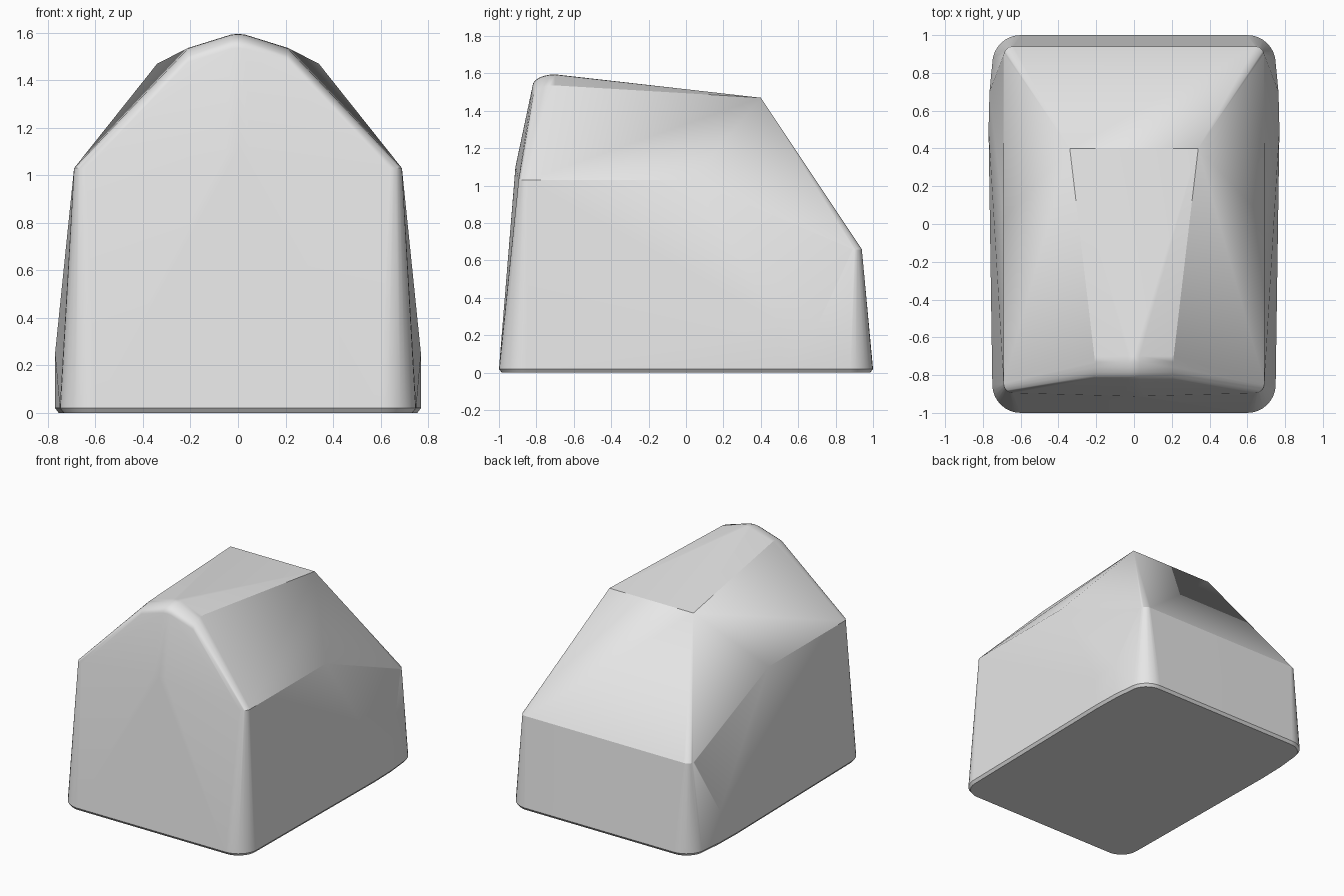
import bpy, bmesh, math

cube = bpy.data.objects.get("Cube")
if cube:
    bpy.data.objects.remove(cube, do_unlink=True)

# Plain grey material
grey = bpy.data.materials.new("light_grey")
grey.use_nodes = True
colour = (0.8, 0.8, 0.8, 1.0)
grey.diffuse_color = colour
grey.node_tree.nodes["Principled BSDF"].inputs["Base Color"].default_value = colour


def corner(x, y, r, z, side, steps=8):
    """Quarter-round corner; side is -1 at the front and 1 at the back."""
    angles = [math.pi / 2 * i / steps for i in range(steps + 1)]
    return [(x + r * math.cos(a), y + side * r * math.sin(a), z) for a in angles]


points = []

# Rounded footprint with a small bottom bevel
for side in (-1, 1):
    points += corner(0.6, 0.85 * side, 0.135, 0.0, side)
    points += corner(0.6, 0.85 * side, 0.15, 0.02, side)

# Slight bulge low on the flanks
for x, y in ((0.764, 0.25), (0.77, 0.5), (0.765, 0.7)):
    points += [(x - 0.015, y, 0.0), (x, y, 0.02), (x, y, 0.25)]

# Rounded shoulders: high at the front, low at the back
points += corner(0.64, -0.845, 0.05, 1.03, -1)
points += corner(0.64, 0.89, 0.05, 0.66, 1)

# Flank crease and rear roof corner
points += [(0.69, 0.03, 1.03), (0.34, 0.4, 1.47)]

# Front panel crown
points += [(0.0, -0.912, 1.1), (0.05, -0.911, 1.1)]

# Rounded brow running into the roof ridge
for i in range(7):
    a = math.pi / 2 * i / 6
    y = -0.70 - 0.12 * math.sin(a)
    drop = 0.06 * (1 - math.cos(a))
    points += [(0.0, y, 1.595 - drop), (0.03, y, 1.592 - drop),
               (0.21, y, 1.536 - drop)]

# Mirror the half and wrap it in one tight shell
bm = bmesh.new()
for x, y, z in points:
    bm.verts.new((x, y, z))
    if x > 0:
        bm.verts.new((-x, y, z))
hull = bmesh.ops.convex_hull(bm, input=bm.verts[:])
loose = [v for v in bm.verts if not v.link_faces]
bmesh.ops.delete(bm, geom=loose, context="VERTS")
bmesh.ops.dissolve_limit(bm, angle_limit=math.radians(0.5),
                         verts=bm.verts[:], edges=bm.edges[:])
bmesh.ops.recalc_face_normals(bm, faces=bm.faces[:])

mesh = bpy.data.meshes.new("body_shell")
bm.to_mesh(mesh)
bm.free()
mesh.materials.append(grey)
body = bpy.data.objects.new("body_shell", mesh)
bpy.context.collection.objects.link(body)

# Smooth rounded corners, crisp creases
bpy.ops.object.select_all(action="DESELECT")
body.select_set(True)
bpy.context.view_layer.objects.active = body
bpy.ops.object.shade_smooth_by_angle(angle=math.radians(28))
normals = body.modifiers.new("even_normals", "WEIGHTED_NORMAL")
normals.keep_sharp = True
